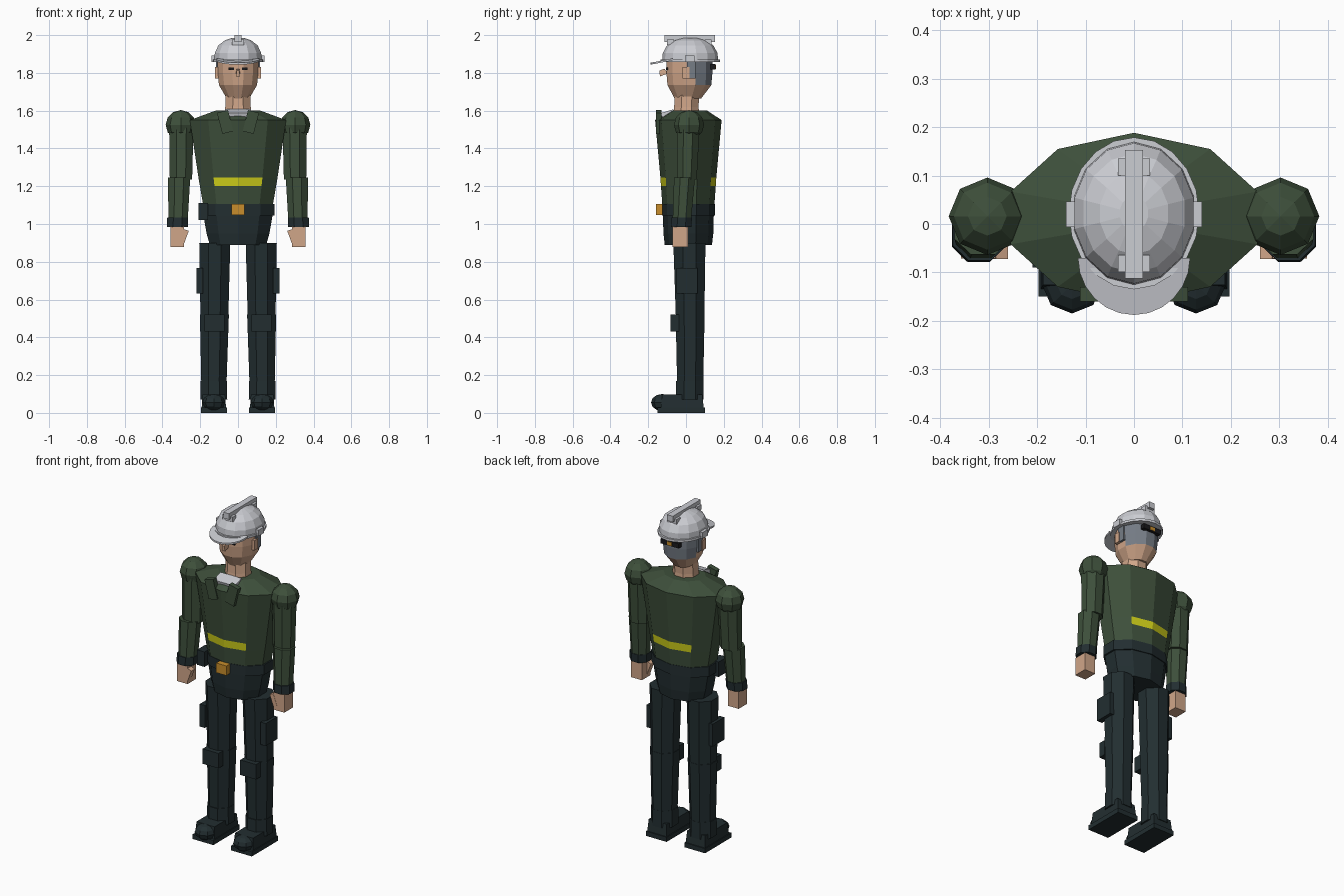
import bpy, bmesh, math
from mathutils import Matrix, Vector

if "Cube" in bpy.data.objects:
    bpy.data.objects.remove(bpy.data.objects["Cube"])


def mat(name, r, g, b):
    m = bpy.data.materials.new(name)
    m.diffuse_color = (r, g, b, 1)
    m.use_nodes = True
    m.node_tree.nodes["Principled BSDF"].inputs["Base Color"].default_value = m.diffuse_color
    return m


GREEN = mat("jacket_green", .047, .078, .043)
DARK = mat("trouser_dark", .016, .027, .03)
SKIN = mat("skin", .63, .38, .25)
GREY = mat("helmet_grey", .60, .61, .65)
SLATE = mat("hair_slate", .18, .205, .24)
YELLOW = mat("safety_yellow", .62, .62, .01)
GOLD = mat("buckle_gold", .58, .27, .025)
BLACK = mat("black", .01, .01, .012)


def finish(name, bm, *mats):
    bmesh.ops.recalc_face_normals(bm, faces=bm.faces)
    me = bpy.data.meshes.new(name)
    bm.to_mesh(me)
    bm.free()
    for m in mats:
        me.materials.append(m)
    ob = bpy.data.objects.new(name, me)
    bpy.context.collection.objects.link(ob)
    return ob


def loft(name, rings, n, *mats, phase=0.0, rule=None):
    """Skin through elliptical rings (z, cx, cy, rx, ry); rule picks second material."""
    bm = bmesh.new()
    loops = []
    for z, cx, cy, rx, ry in rings:
        loops.append([bm.verts.new((cx + rx * math.cos(phase + math.tau * i / n),
                                    cy + ry * math.sin(phase + math.tau * i / n), z))
                      for i in range(n)])
    for a, b in zip(loops, loops[1:]):
        for i in range(n):
            bm.faces.new((a[i], a[(i + 1) % n], b[(i + 1) % n], b[i]))
    bm.faces.new(loops[0])
    bm.faces.new(loops[-1])
    if rule:
        for f in bm.faces:
            f.material_index = int(rule(f.calc_center_median()))
    return finish(name, bm, *mats)


def box(name, loc, size, m, rot=0, axis='Y', top=1.0):
    """Box with optional turn and narrower top."""
    bm = bmesh.new()
    bmesh.ops.create_cube(bm, size=1)
    for v in bm.verts:
        if v.co.z > 0:
            v.co.x *= top
            v.co.y *= top
        v.co = Vector(a * b for a, b in zip(v.co, size))
    bm.transform(Matrix.Translation(loc) @ Matrix.Rotation(rot, 4, axis))
    return finish(name, bm, m)


def ball(name, loc, r, m, seg=8, rings=6):
    bm = bmesh.new()
    bmesh.ops.create_uvsphere(bm, u_segments=seg, v_segments=rings, radius=1)
    bm.transform(Matrix.Translation(loc) @ Matrix.Diagonal((*r, 1)))
    return finish(name, bm, m)


Q = math.pi / 8
C = .0125

# Jacket body with the front and back safety stripe cut as a band of faces
loft("jacket", [(1.09, 0, C, .192, .137), (1.20, 0, C, .212, .145), (1.245, 0, C, .22, .148),
                (1.55, 0, C, .268, .176), (1.6, 0, C, .125, .10)], 10, GREEN, YELLOW,
     phase=math.pi / 2,
     rule=lambda c: 1.2 < c.z < 1.245 and abs(c.x) < .12)

# Belt, hips, buckle, pouch
loft("belt", [(1.045, 0, C, .203, .14), (1.105, 0, C, .203, .14)], 10, DARK, phase=math.pi / 2)
loft("hips", [(.89, 0, C, .157, .125), (.95, 0, C, .175, .132), (1.06, 0, C, .195, .135)], 10,
     DARK, phase=math.pi / 2)
box("belt_buckle", (0, -.142, 1.077), (.068, .034, .058), GOLD)
box("belt_pouch", (-.185, -.05, 1.067), (.05, .08, .09), DARK)

# Shirt front and neck
box("shirt_front", (0, -.095, 1.583), (.14, .07, .03), GREY, rot=.3, axis='X')
loft("neck", [(1.55, 0, 0, .08, .078), (1.62, 0, .002, .073, .07), (1.69, 0, .005, .07, .07)], 8,
     SKIN, phase=Q)

# Head, with the back of the head coloured as hair
loft("head", [(1.665, 0, .01, .062, .073), (1.735, 0, .018, .104, .12), (1.80, 0, .018, .112, .126),
              (1.91, 0, .018, .113, .126)], 12, SKIN, SLATE, phase=math.pi / 12,
     rule=lambda c: c.y > .04 and c.z > 1.71)
box("nose", (0, -.122, 1.803), (.022, .046, .03), SKIN, rot=.35, axis='X', top=.6)
box("hair_band", (0, .143, 1.832), (.12, .025, .028), BLACK)
box("hair_clasp", (0, .15, 1.832), (.03, .018, .022), GOLD)

# Helmet dome, rim, crest
H = .022
loft("helmet_dome", [(1.865, 0, H, .128, .148), (1.905, 0, H, .126, .145), (1.945, 0, H, .107, .123),
                     (1.972, 0, H, .072, .085), (1.986, 0, H, .03, .036)], 14, GREY,
     phase=math.pi / 14)
loft("helmet_rim", [(1.858, 0, H, .135, .157), (1.872, 0, H, .135, .157)], 20, GREY)
box("helmet_crest", (0, .02, 1.982), (.038, .265, .036), GREY)
for y in (-.082, .118):
    box("crest_clip", (0, y, 1.963), (.066, .035, .03), GREY)

# Helmet visor: sloping half ellipse
bm = bmesh.new()
arc = [(.116 * math.cos(math.pi * i / 12), -.07 - .118 * math.sin(math.pi * i / 12))
       for i in range(13)]
low = [bm.verts.new((x, y, 1.866 + .19 * (y + .07))) for x, y in arc]
face = bm.faces.new(low)
top = bmesh.ops.extrude_face_region(bm, geom=[face])["geom"]
bmesh.ops.translate(bm, vec=(0, 0, .01), verts=[g for g in top if isinstance(g, bmesh.types.BMVert)])
finish("helmet_visor", bm, GREY)

for s, side in ((-1, "left"), (1, "right")):
    # Face and helmet side details
    box(f"{side}_eye", (s * .036, -.1, 1.822), (.028, .012, .014), BLACK)
    box(f"{side}_ear", (s * .111, .0, 1.80), (.022, .035, .06), SKIN)
    box(f"{side}_sideburn", (s * .108, .028, 1.82), (.018, .045, .1), SLATE)
    box(f"{side}_helmet_bracket", (s * .128, .02, 1.875), (.026, .052, .036), GREY)

    # Collar flap
    box(f"{side}_collar_flap", (s * .068, -.145, 1.54), (.06, .03, .115), GREEN, rot=s * .25)

    # Arm
    ax = s * .303
    ball(f"{side}_shoulder", (ax, .016, 1.525), (.08, .08, .078), GREEN)
    loft(f"{side}_upper_arm", [(1.235, s * .302, .005, .064, .056), (1.53, s * .3, .012, .07, .066)],
         8, GREEN, phase=Q)
    loft(f"{side}_forearm", [(1.02, s * .317, -.022, .055, .053), (1.245, s * .312, -.008, .064, .06)],
         8, GREEN, phase=Q)
    loft(f"{side}_cuff", [(.985, s * .321, -.025, .06, .058), (1.035, s * .319, -.022, .06, .058)],
         8, DARK, phase=Q)
    box(f"{side}_hand", (s * .322, -.03, .932), (.072, .082, .108), SKIN)
    box(f"{side}_thumb", (s * .285, -.055, .935), (.026, .034, .07), SKIN, rot=-s * .35)

    # Leg
    lx = s * .123
    loft(f"{side}_thigh", [(.48, s * .125, .022, .079, .081), (.90, lx, .018, .089, .092)],
         8, DARK, phase=Q)
    loft(f"{side}_shin", [(.08, s * .128, .022, .07, .073), (.52, s * .125, .022, .083, .083)],
         8, DARK, phase=Q)
    box(f"{side}_knee_pad", (s * .125, -.06, .477), (.105, .045, .09), DARK)
    box(f"{side}_thigh_pocket", (s * .203, .005, .70), (.034, .11, .135), DARK)

    # Boot
    bx = s * .128
    loft(f"{side}_boot_cuff", [(.07, bx, .02, .077, .08), (.17, bx, .02, .075, .078)],
         8, DARK, phase=Q)
    box(f"{side}_boot_sole", (bx, -.025, .014), (.138, .25, .028), DARK)
    box(f"{side}_boot_body", (bx, -.02, .058), (.13, .23, .08), DARK, top=.92)
    ball(f"{side}_boot_toe", (bx, -.125, .055), (.062, .06, .045), DARK)
